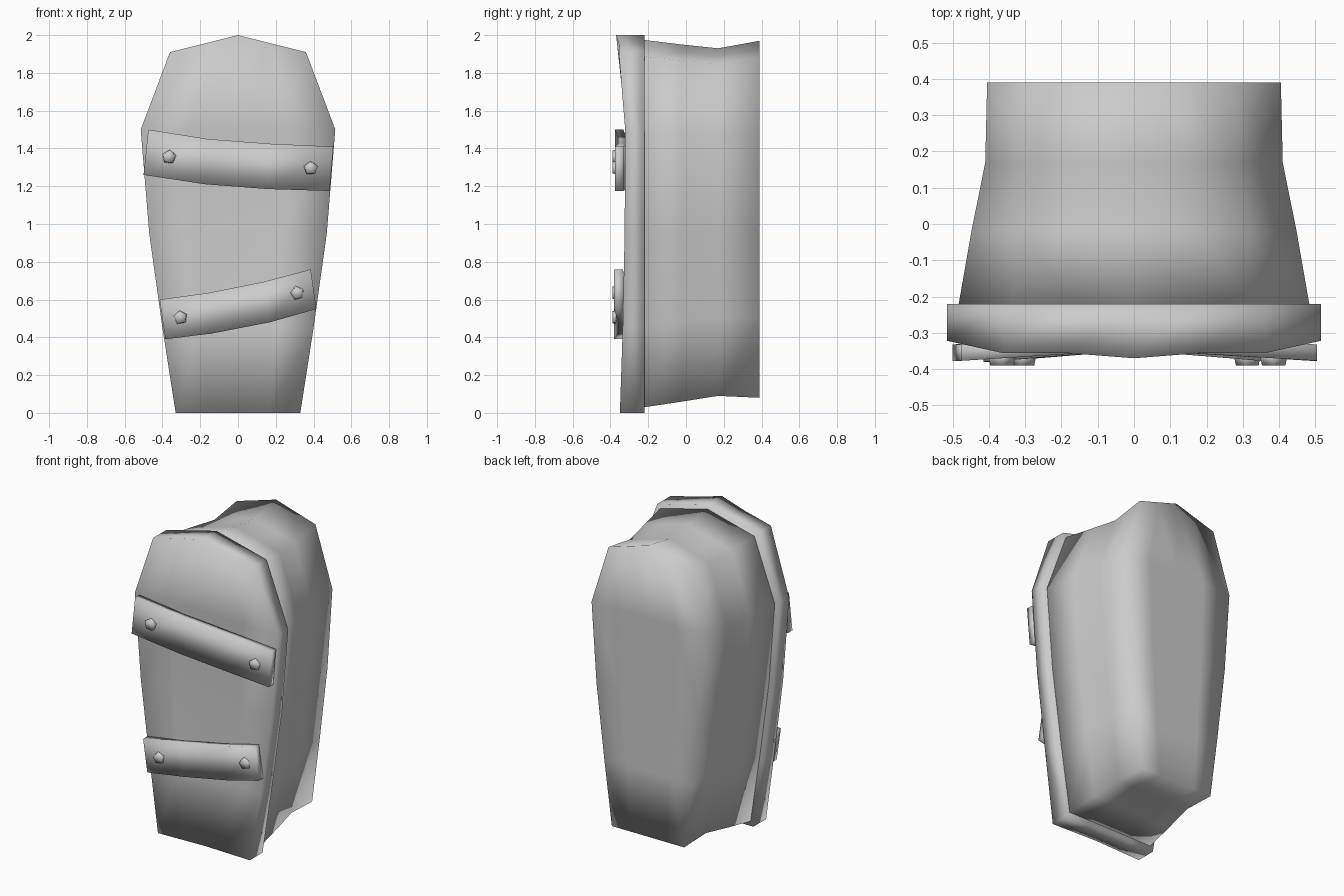
import bpy, bmesh, math
from mathutils import Matrix, Vector

if "Cube" in bpy.data.objects:
    bpy.data.objects.remove(bpy.data.objects["Cube"], do_unlink=True)

grey = bpy.data.materials.new("plain grey")
grey.use_nodes = True
colour = (0.6, 0.6, 0.6, 1)
grey.diffuse_color = colour
grey.node_tree.nodes["Principled BSDF"].inputs["Base Color"].default_value = colour


def finish(bm, name):
    bmesh.ops.recalc_face_normals(bm, faces=bm.faces)
    for f in bm.faces:
        f.smooth = True
    mesh = bpy.data.meshes.new(name)
    bm.to_mesh(mesh)
    bm.free()
    mesh.materials.append(grey)
    obj = bpy.data.objects.new(name, mesh)
    bpy.context.collection.objects.link(obj)
    return obj


# Coffin outline: half width and height of each row, with a peaked top row
ROWS = [(0.33, 0), (0.40, 0.45), (0.47, 0.95), (0.515, 1.5), (0.36, 1.91)]
COLS = [-1, -0.5, 0, 0.5, 1]
PEAK = 0.09


def section(bm, sx, z0, sz, depth):
    """Grid of vertices filling the outline; depth(row, col) gives y."""
    grid = []
    for r, (w, z) in enumerate(ROWS):
        top = r == len(ROWS) - 1
        grid.append([bm.verts.new((w * c * sx,
                                   depth(r, c),
                                   z0 + sz * (z + (PEAK * (1 - abs(c)) if top else 0))))
                     for c in COLS])
    return grid


def rim(grid):
    return (grid[0] + [row[-1] for row in grid[1:-1]]
            + grid[-1][::-1] + [row[0] for row in grid[-2:0:-1]])


def loft(name, sections):
    """Skin the rims of successive sections and cap both ends with quads."""
    bm = bmesh.new()
    grids = [section(bm, *s) for s in sections]
    for a, b in zip(grids, grids[1:]):
        ra, rb = rim(a), rim(b)
        for i in range(len(ra)):
            j = (i + 1) % len(ra)
            bm.faces.new((ra[i], ra[j], rb[j], rb[i]))
    for g in (grids[0], grids[-1]):
        for lo, hi in zip(g, g[1:]):
            for i in range(len(COLS) - 1):
                bm.faces.new((lo[i], lo[i + 1], hi[i + 1], hi[i]))
    loose = [v for v in bm.verts if not v.link_faces]
    bmesh.ops.delete(bm, geom=loose, context='VERTS')
    return finish(bm, name)


# Body, pinched in towards the back
loft("coffin_body", [
    (0.938, 0.03, 0.972, lambda r, c: -0.22),
    (0.87, 0.06, 0.945, lambda r, c: -0.02),
    (0.796, 0.09, 0.92, lambda r, c: 0.17),
    (0.786, 0.08, 0.945, lambda r, c: 0.39),
])

# Lid, with a slightly dished front that flares at the top and bottom
FRONT = [-0.35, -0.335, -0.325, -0.322, -0.356]


def lid_front(r, c):
    if r == len(ROWS) - 1:
        return FRONT[r] - (0.014 if c == 0 else 0)
    return FRONT[r] + 0.012 * (1 - abs(c))


loft("coffin_lid", [
    (1, 0, 1, lambda r, c: -0.22),
    (1, 0, 1, lid_front),
])


# Bent straps: pairs of lower and upper edge points from one end to the other
def strap(name, edges, front, thick=0.045):
    bm = bmesh.new()
    rings = []
    for i, (lo, hi) in enumerate(edges):
        y = front + (0.02 if i in (1, 2) else 0)
        rings.append([bm.verts.new((p[0], yy, p[1]))
                      for p, yy in ((lo, y), (hi, y), (hi, y + thick), (lo, y + thick))])
    for a, b in zip(rings, rings[1:]):
        for i in range(4):
            j = (i + 1) % 4
            bm.faces.new((a[i], a[j], b[j], b[i]))
    bm.faces.new(rings[0])
    bm.faces.new(rings[-1])
    finish(bm, name)


strap("upper_strap", [((-0.5, 1.26), (-0.475, 1.5)), ((-0.17, 1.21), (-0.16, 1.45)),
                      ((0.16, 1.185), (0.17, 1.425)), ((0.485, 1.175), (0.505, 1.41))], -0.377)
strap("lower_strap", [((-0.385, 0.39), (-0.415, 0.6)), ((-0.14, 0.42), (-0.16, 0.635)),
                      ((0.17, 0.48), (0.14, 0.695)), ((0.415, 0.55), (0.385, 0.76))], -0.38)


# Five-sided nail heads
def nail(name, x, z, turn):
    bm = bmesh.new()
    place = (Matrix.Translation(Vector((x, -0.372, z)))
             @ Matrix.Rotation(math.radians(90), 4, 'X')
             @ Matrix.Rotation(math.radians(turn), 4, 'Z'))
    bmesh.ops.create_cone(bm, cap_ends=True, segments=5, radius1=0.042,
                          radius2=0.034, depth=0.036, matrix=place)
    finish(bm, name)


nail("upper_right_nail", -0.365, 1.355, -5)
nail("upper_left_nail", 0.385, 1.295, 0)
nail("lower_right_nail", -0.305, 0.505, 10)
nail("lower_left_nail", 0.315, 0.635, 15)
